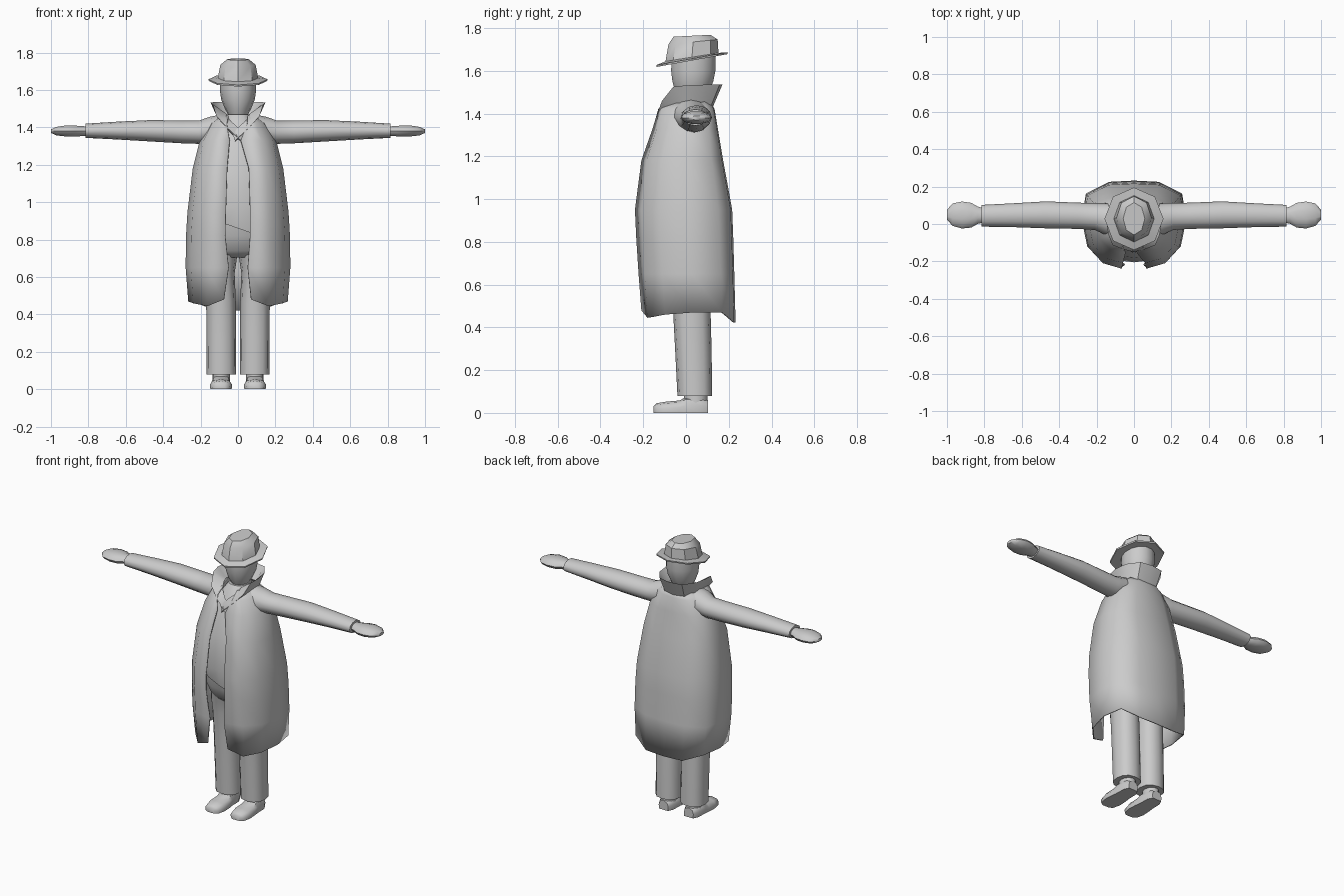
import bpy, bmesh, math

GREY = bpy.data.materials.new("plain_grey")
GREY.diffuse_color = (0.6, 0.6, 0.6, 1)


def finish(name, bm, angle=40):
    bmesh.ops.recalc_face_normals(bm, faces=bm.faces)
    me = bpy.data.meshes.new(name)
    bm.to_mesh(me)
    bm.free()
    ob = bpy.data.objects.new(name, me)
    bpy.context.collection.objects.link(ob)
    me.materials.append(GREY)
    bpy.ops.object.select_all(action='DESELECT')
    ob.select_set(True)
    bpy.context.view_layer.objects.active = ob
    bpy.ops.object.shade_smooth_by_angle(angle=math.radians(angle))
    return ob


def loft(name, rings, closed=True, caps=True, angle=40):
    """Skin a list of point rings."""
    bm = bmesh.new()
    rows = [[bm.verts.new(p) for p in r] for r in rings]
    n = len(rows[0])
    for a, b in zip(rows, rows[1:]):
        for i in range(n if closed else n - 1):
            j = (i + 1) % n
            bm.faces.new((a[i], a[j], b[j], b[i]))
    if closed and caps:
        bm.faces.new(rows[0])
        bm.faces.new(rows[-1])
    return finish(name, bm, angle)


def oval(z, cx, rx, y0, y1, n=12, power=1.0, tilt=0.0):
    """Horizontal ring between depths y0 and y1; power < 1 squares it off."""
    cy, ry = (y0 + y1) / 2, (y1 - y0) / 2
    pts = []
    for i in range(n):
        a = 2 * math.pi * i / n
        c, s = math.cos(a), math.sin(a)
        x = math.copysign(abs(c) ** power, c) * rx
        y = math.copysign(abs(s) ** power, s) * ry
        pts.append((cx + x, cy + y, z + tilt * y))
    return pts


def upright(x, cy, cz, ry, rz, n=12):
    """Ring facing along x."""
    return [(x, cy + ry * math.cos(2 * math.pi * i / n),
             cz + rz * math.sin(2 * math.pi * i / n)) for i in range(n)]


# Long open coat: height, half width, front y, back y, left and right opening edge
coat_rows = [(0.46, 0.262, -0.205, 0.228, -0.075, 0.07),
             (0.65, 0.276, -0.218, 0.222, -0.05, 0.052),
             (0.82, 0.274, -0.229, 0.217, -0.068, 0.065),
             (0.95, 0.266, -0.235, 0.212, -0.065, 0.065),
             (1.18, 0.238, -0.205, 0.17, -0.058, 0.058),
             (1.33, 0.200, -0.152, 0.145, -0.045, 0.015),
             (1.42, 0.150, -0.126, 0.13, -0.06, 0.05),
             (1.46, 0.095, -0.085, 0.11, -0.05, 0.05)]
outline = [(0.62, -0.87), (0.9, -0.5), (1, 0.1), (0.92, 0.72), (0.5, 0.97)]
hem = [0.02, -0.015, 0.0, 0.01, 0.01, -0.035, -0.038]
rings = []
for k, (z, w, y0, y1, left, right) in enumerate(coat_rows):
    cy, ry = (y0 + y1) / 2, (y1 - y0) / 2
    dz = hem if k == 0 else [0] * 7
    half = [(a * w, cy + b * ry, z + d) for (a, b), d in zip(outline, dz[1:])]
    ring = [(left, y0, z + dz[0])] + [(-x, y, h) for x, y, h in half]
    ring += [(0, y1, z + dz[6])] + half[::-1] + [(right, y0, z + dz[0])]
    rings.append(ring)
coat = loft("coat", rings, closed=False, angle=60)
shell = coat.modifiers.new("cloth", 'SOLIDIFY')
shell.thickness = 0.008
shell.offset = 0

# Folded collar: fold edge, outer base and inner base, from nape to lapel tip
edge = [(0, .17, 1.535), (.08, .157, 1.535), (.132, .085, 1.535), (.146, .0, 1.532),
        (.136, -.06, 1.525), (.115, -.112, 1.46), (.06, -.135, 1.40), (-.01, -.152, 1.335)]
outer = [(0, .125, 1.43), (.07, .115, 1.43), (.105, .06, 1.44), (.11, 0, 1.45),
         (.1, -.06, 1.44), (.08, -.105, 1.42), (.04, -.13, 1.37), (-.015, -.148, 1.325)]
inner = [(0, .105, 1.46), (.06, .095, 1.46), (.085, .06, 1.47), (.085, 0, 1.475),
         (.065, -.055, 1.475), (.045, -.09, 1.44), (.012, -.118, 1.41), (-.03, -.138, 1.37)]
sections = [list(s) for s in zip(outer, edge, inner)]
mirrored = [[(-x, y, z) for x, y, z in s] for s in sections[:0:-1]]
loft("collar", mirrored + sections, angle=45)

# Waistcoat with a slanting hem
vest = [oval(z, 0, w, y0, y1, 16, 0.85) for z, w, y0, y1 in [
    (0.86, 0.20, -0.185, 0.15), (0.97, 0.21, -0.205, 0.16), (1.18, 0.19, -0.18, 0.13),
    (1.33, 0.14, -0.13, 0.11), (1.42, 0.09, -0.09, 0.10), (1.47, 0.06, -0.05, 0.09)]]
vest[0] = [(x, y, z - 0.35 * x) for x, y, z in vest[0]]
loft("waistcoat", vest)

# Trousers: hips and two legs
loft("trouser_hips", [oval(z, 0, w, y0, y1, 16, 0.85) for z, w, y0, y1 in [
    (0.705, 0.155, -0.075, 0.11), (0.74, 0.175, -0.115, 0.13),
    (0.82, 0.19, -0.155, 0.145), (0.92, 0.19, -0.17, 0.145)]], angle=60)

for side, s in (("left", 1), ("right", -1)):
    loft(side + "_trouser_leg", [oval(z, s * cx, w, y0, y1, 12, 0.85) for z, cx, w, y0, y1 in [
        (0.08, 0.089, 0.079, -0.04, 0.122), (0.28, 0.09, 0.079, -0.05, 0.12),
        (0.47, 0.091, 0.079, -0.06, 0.115), (0.62, 0.094, 0.076, -0.075, 0.115),
        (0.70, 0.09, 0.084, -0.09, 0.115), (0.77, 0.08, 0.08, -0.11, 0.115)]])

    # Ankle and flat-soled shoe
    loft(side + "_ankle", [oval(0.03, s * 0.09, 0.046, -0.01, 0.1),
                           oval(0.12, s * 0.09, 0.046, -0.01, 0.1)])
    shoe = []
    for y, w, h in [(-0.152, 0.026, 0.032), (-0.138, 0.048, 0.045), (-0.09, 0.06, 0.053),
                    (-0.03, 0.057, 0.058), (0.0, 0.052, 0.075), (0.07, 0.05, 0.075),
                    (0.103, 0.034, 0.06)]:
        shoe.append([(s * 0.091 + a * w, y, b * h) for a, b in [
            (-0.95, 0), (-1, 0.45), (-0.75, 0.85), (0, 1),
            (0.75, 0.85), (1, 0.45), (0.95, 0)]])
    loft(side + "_shoe", shoe, angle=50)

    # Sleeve
    loft(side + "_sleeve", [upright(s * x, cy, cz, ry, rz) for x, cy, cz, ry, rz in [
        (0.08, 0.02, 1.40, 0.085, 0.07), (0.15, 0.026, 1.383, 0.085, 0.074),
        (0.21, 0.04, 1.374, 0.072, 0.062), (0.30, 0.044, 1.376, 0.07, 0.061),
        (0.47, 0.049, 1.382, 0.072, 0.057), (0.64, 0.047, 1.383, 0.064, 0.048),
        (0.815, 0.044, 1.382, 0.058, 0.038)]], angle=50)

    # Mitten-shaped hand
    loft(side + "_hand", [upright(s * x, cy, cz, ry, rz, 10) for x, cy, cz, ry, rz in [
        (0.79, 0.045, 1.38, 0.035, 0.026), (0.835, 0.047, 1.38, 0.046, 0.028),
        (0.87, 0.047, 1.38, 0.066, 0.031), (0.92, 0.048, 1.381, 0.072, 0.031),
        (0.97, 0.05, 1.38, 0.06, 0.024), (1.0, 0.05, 1.38, 0.026, 0.01)]], angle=50)

# Head tapering to the neck
loft("head", [oval(z, 0, w, y0, y1, 14) for z, w, y0, y1 in [
    (1.42, 0.04, -0.01, 0.07), (1.455, 0.046, -0.03, 0.085), (1.5, 0.07, -0.052, 0.108),
    (1.55, 0.09, -0.066, 0.13), (1.60, 0.097, -0.072, 0.14), (1.67, 0.097, -0.07, 0.14)]],
    angle=60)

# Eight-sided tilted hat
loft("hat", [oval(z, 0, w, y0, y1, 8, 1, t) for z, w, y0, y1, t in [
    (1.652, 0.095, -0.07, 0.135, 0.18), (1.648, 0.156, -0.137, 0.193, 0.18),
    (1.657, 0.158, -0.139, 0.195, 0.18), (1.664, 0.108, -0.096, 0.152, 0.16),
    (1.735, 0.094, -0.082, 0.148, 0.10), (1.764, 0.058, -0.058, 0.115, 0.05)]], angle=35)
